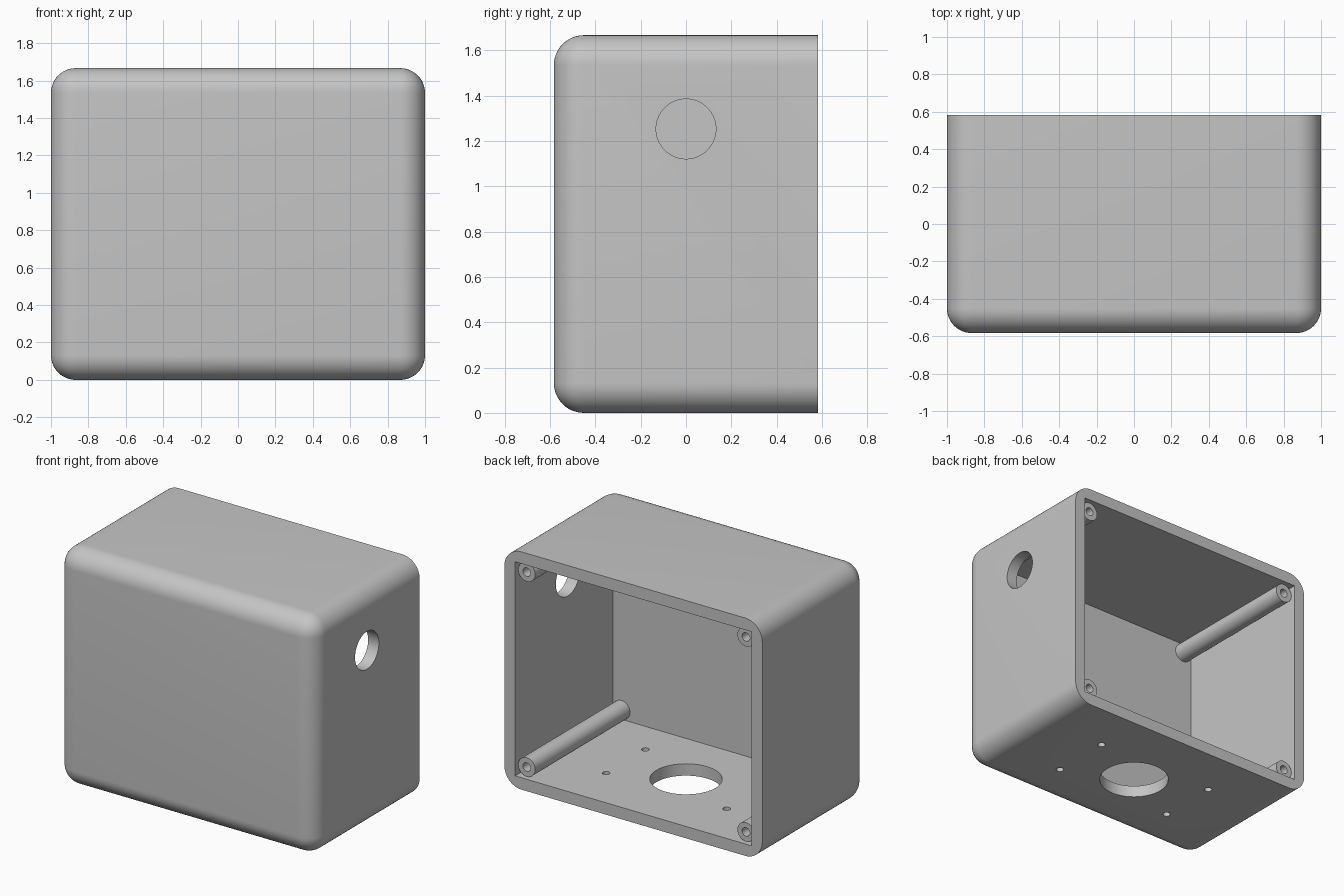
import bpy, bmesh, math
from mathutils import Matrix, Vector

if "Cube" in bpy.data.objects:
    bpy.data.objects.remove(bpy.data.objects["Cube"])

W, D, H = 2.0, 1.1667, 1.6667   # outer size
WALL, FILLET = 0.0833, 0.133

grey = bpy.data.materials.new("light grey plastic")
grey.diffuse_color = (0.56, 0.56, 0.56, 1)
grey.use_nodes = True
grey.node_tree.nodes["Principled BSDF"].inputs["Base Color"].default_value = grey.diffuse_color


def add_object(name, bm):
    bmesh.ops.recalc_face_normals(bm, faces=bm.faces)
    mesh = bpy.data.meshes.new(name)
    bm.to_mesh(mesh)
    bm.free()
    mesh.materials.append(grey)
    ob = bpy.data.objects.new(name, mesh)
    bpy.context.collection.objects.link(ob)
    return ob


def box(bm, lo, hi):
    lo, hi = Vector(lo), Vector(hi)
    m = Matrix.Translation((lo + hi) / 2) @ Matrix.Diagonal((*(hi - lo), 1))
    bmesh.ops.create_cube(bm, size=1, matrix=m)


def smooth(ob):
    bpy.ops.object.select_all(action='DESELECT')
    ob.select_set(True)
    bpy.context.view_layer.objects.active = ob
    bpy.ops.object.shade_smooth_by_angle(angle=math.radians(30))


def cut(ob, name, bm):
    cutter = add_object(name, bm)
    cutter.hide_render = True
    cutter.hide_set(True)
    mod = ob.modifiers.new(name, 'BOOLEAN')
    mod.operation, mod.solver, mod.object = 'DIFFERENCE', 'EXACT', cutter
    bpy.context.view_layer.objects.active = ob
    bpy.ops.object.modifier_apply(modifier=mod.name)
    bpy.data.objects.remove(cutter)


def cylinder(bm, r, depth, matrix, seg=64):
    bmesh.ops.create_cone(bm, cap_ends=True, segments=seg, radius1=r, radius2=r,
                          depth=depth, matrix=matrix)


# Enclosure: block rounded on every edge except around the open back
bm = bmesh.new()
box(bm, (-W / 2, -D / 2, 0), (W / 2, D / 2, H))
edges = [e for e in bm.edges if not all(v.co.y > 0 for v in e.verts)]
bmesh.ops.bevel(bm, geom=edges, offset=FILLET, segments=12, profile=0.5, affect='EDGES')
enclosure = add_object("enclosure", bm)

# Square-cornered cavity, open to the back
bm = bmesh.new()
box(bm, (-W / 2 + WALL, -D / 2 + WALL, WALL), (W / 2 - WALL, D, H - WALL))
cut(enclosure, "cavity_cutter", bm)

# Cable hole in the right wall
bm = bmesh.new()
cylinder(bm, 0.132, 0.4, Matrix.Translation((1, 0, 1.253)) @ Matrix.Rotation(math.pi / 2, 4, 'Y'))
cut(enclosure, "side_hole_cutter", bm)

# Large floor opening and its four screw holes
bm = bmesh.new()
cylinder(bm, 0.23, 0.3, Matrix.Identity(4))
for sx in (-1, 1):
    for sy in (-1, 1):
        cylinder(bm, 0.025, 0.3, Matrix.Translation((sx * 0.467, sy * 0.217, 0)), 24)
cut(enclosure, "floor_hole_cutter", bm)
smooth(enclosure)

# Screw posts: lathed tubes with a blind hole, from the front wall to just inside the rim
y0, y1, R, r, depth = -D / 2 + WALL, 0.55, 0.066, 0.03, 0.33
profile = [(R, y0), (R, y1), (r, y1), (r, y1 - depth), (0, y1 - depth)]
for sx, side in ((-1, "left"), (1, "right")):
    for z, level in ((0.15, "lower"), (H - 0.15, "upper")):
        bm = bmesh.new()
        verts = [bm.verts.new((rad, y, 0)) for rad, y in profile]
        line = [bm.edges.new(p) for p in zip(verts, verts[1:])]
        bmesh.ops.spin(bm, geom=verts + line, cent=(0, 0, 0), axis=(0, 1, 0),
                       angle=math.tau, steps=32)
        bmesh.ops.remove_doubles(bm, verts=bm.verts, dist=1e-4)
        # close the hidden foot so the post is solid
        bmesh.ops.holes_fill(bm, edges=[e for e in bm.edges if e.is_boundary], sides=0)
        post = add_object(f"{level}_{side}_screw_post", bm)
        post.location = (sx * 0.85, 0, z)
        smooth(post)
